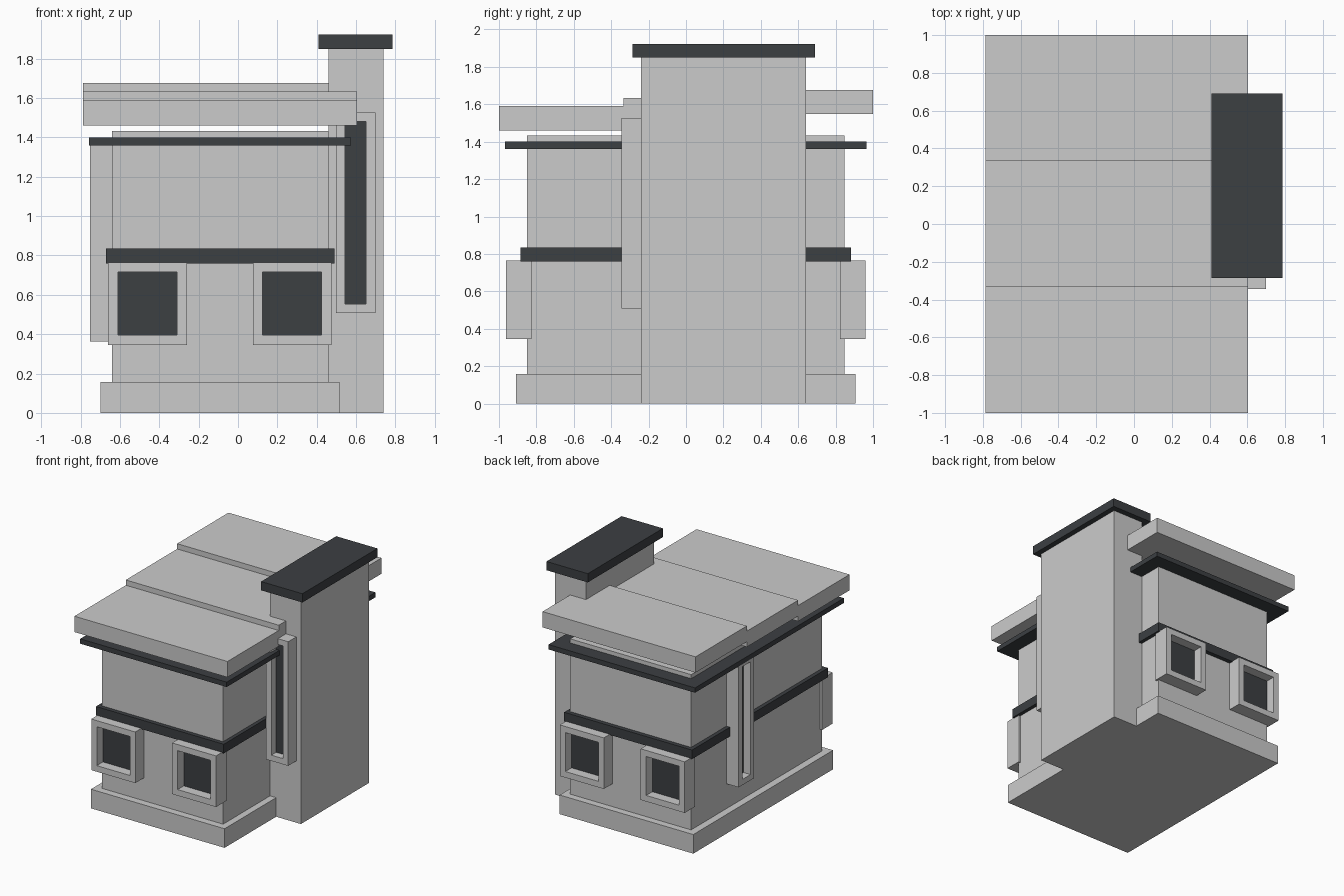
import bpy, bmesh, math

if "Cube" in bpy.data.objects:
    bpy.data.objects.remove(bpy.data.objects["Cube"])

dark = bpy.data.materials.new("dark_trim")
dark.diffuse_color = (0.045, 0.05, 0.055, 1)
dark.use_nodes = True
dark.node_tree.nodes["Principled BSDF"].inputs["Base Color"].default_value = dark.diffuse_color


def make(name, bm, mat=None):
    bmesh.ops.recalc_face_normals(bm, faces=bm.faces)
    me = bpy.data.meshes.new(name)
    bm.to_mesh(me)
    bm.free()
    ob = bpy.data.objects.new(name, me)
    bpy.context.collection.objects.link(ob)
    if mat:
        me.materials.append(mat)
    return ob


def box(name, x, y, z, mat=None):
    bm = bmesh.new()
    bmesh.ops.create_cube(bm, size=1)
    for v in bm.verts:
        v.co = [(a + b) / 2 + c * (b - a) for (a, b), c in zip((x, y, z), v.co)]
    return make(name, bm, mat)


def window(name, loc, w, h, depth, border, recess, turn=0):
    """Hollow frame facing local -y; loc is the middle of its front face at the sill."""
    bm = bmesh.new()
    rings = []
    for y in (0, depth):
        for b in (0, border):
            x = w / 2 - b
            rings.append([bm.verts.new(p) for p in
                          ((-x, y, b), (x, y, b), (x, y, h - b), (-x, y, h - b))])
    fo, fi, bo, bi = rings
    for a, b in ((fo, fi), (fi, bi), (bi, bo), (bo, fo)):
        for i in range(4):
            j = (i + 1) % 4
            bm.faces.new((a[i], a[j], b[j], b[i]))
    frame = make(name + "_frame", bm)
    x = w / 2 - border
    glass = box(name + "_glass", (-x, x), (recess, depth), (border, h - border), dark)
    for ob in (frame, glass):
        ob.location = loc
        ob.rotation_euler.z = math.radians(turn)


# Main block: plinth, walls and dark bands
box("plinth", (-0.70, 0.515), (-0.91, 0.905), (0, 0.157))
box("walls", (-0.64, 0.46), (-0.85, 0.847), (0.157, 1.433))
box("mid_band", (-0.672, 0.49), (-0.885, 0.882), (0.76, 0.835), dark)
box("eave_band", (-0.757, 0.575), (-0.968, 0.964), (1.36, 1.40), dark)

# Stepped roof slabs, rising towards the back
for i in range(3):
    y0 = -1 + i * 2 / 3
    z0 = 1.46 + i * 0.0435
    box(f"roof_slab_{i + 1}", (-0.787, 0.604), (y0, y0 + 2 / 3), (z0, z0 + 0.13))

# Side tower with cap
box("tower", (0.46, 0.74), (-0.24, 0.642), (0, 1.85))
box("tower_cap", (0.41, 0.785), (-0.285, 0.69), (1.85, 1.922), dark)

# Square windows on front and back
for x, side in ((-0.46, "left"), (0.275, "right")):
    window("front_window_" + side, (x, -0.963, 0.345), 0.40, 0.42, 0.137, 0.05, 0.08)
    window("back_window_" + side, (x, 0.96, 0.345), 0.40, 0.42, 0.137, 0.05, 0.08, 180)

# Tall slot windows on the tower front and the left wall
window("tower_slot", (0.598, -0.345, 0.507), 0.20, 1.02, 0.11, 0.047, 0.062)
window("left_slot", (-0.752, 0.29, 0.362), 0.20, 1.02, 0.117, 0.047, 0.062, -90)
